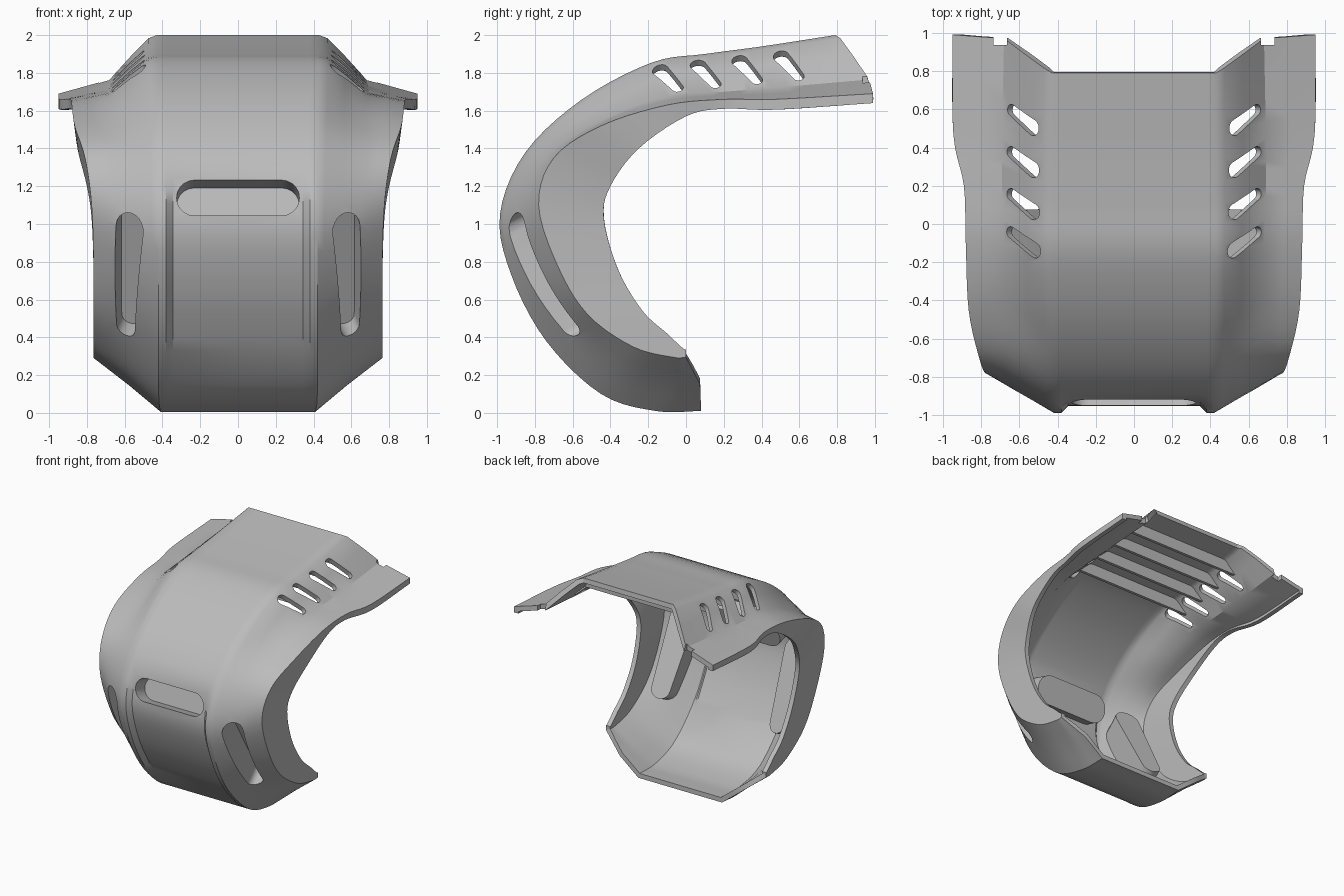
import bpy, bmesh, math
from mathutils import Vector
from mathutils.bvhtree import BVHTree

cube = bpy.data.objects.get("Cube")
if cube:
    bpy.data.objects.remove(cube, do_unlink=True)

grey = bpy.data.materials.new("plain_grey")
grey.use_nodes = True
colour = (0.5, 0.5, 0.5, 1)
grey.diffuse_color = colour
for node in grey.node_tree.nodes:
    if node.type == 'BSDF_PRINCIPLED':
        node.inputs["Base Color"].default_value = colour

# Rails from the rear of the roof, round the front, to the rear of the base
CREST = [(.43, .79, 2), (.43, .4, 1.94), (.43, .1, 1.9), (.43, -.18, 1.855),
         (.43, -.55, 1.66), (.42, -.85, 1.38), (.42, -.985, 1.05), (.42, -.925, .73),
         (.42, -.74, .38), (.42, -.45, .1), (.41, -.16, .01), (.40, .08, .01)]
FLANK = [(.68, .97, 1.765), (.69, .45, 1.72), (.69, .2, 1.7), (.68, -.1, 1.675),
         (.67, -.4, 1.57), (.68, -.72, 1.37), (.64, -.86, 1.06), (.63, -.78, .75),
         (.6, -.61, .46), (.59, -.37, .23), (.58, -.1, .155), (.58, .075, .15)]
BROW = [(.95, .99, 1.69), (.945, .47, 1.66), (.89, .2, 1.66), (.88, -.1, 1.63),
        (.865, -.45, 1.52), (.81, -.7, 1.35), (.775, -.78, 1.1), (.765, -.68, .78),
        (.765, -.52, .52), (.765, -.28, .35), (.765, -.07, .295), (.765, 0, .295)]
RIM = [(.95, .99, 1.64), (.945, .47, 1.605), (.885, .2, 1.61), (.87, 0, 1.57),
       (.85, -.25, 1.4), (.80, -.4, 1.2), (.775, -.435, 1.03), (.765, -.36, .76),
       (.765, -.23, .54), (.765, -.1, .42), (.765, -.02, .345), (.765, 0, .335)]
STEPS = 5


def rail(points):
    """Smooth curve through the points."""
    p = [Vector(q) for q in points]
    p = [2 * p[0] - p[1]] + p + [2 * p[-1] - p[-2]]
    out = []
    for i in range(1, len(p) - 2):
        a, b, c, d = p[i - 1:i + 3]
        for k in range(STEPS):
            t = k / STEPS
            out.append(.5 * (2 * b + (c - a) * t + (2 * a - 5 * b + 4 * c - d) * t * t
                             + (3 * b - a - 3 * c + d) * t ** 3))
    return out + [p[-2]]


def finish(name, bm):
    mesh = bpy.data.meshes.new(name)
    bm.to_mesh(mesh)
    bm.free()
    mesh.materials.append(grey)
    ob = bpy.data.objects.new(name, mesh)
    bpy.context.collection.objects.link(ob)
    return ob


def activate(ob):
    bpy.ops.object.select_all(action='DESELECT')
    ob.select_set(True)
    bpy.context.view_layer.objects.active = ob


def boolean(target, tool, operation):
    mod = target.modifiers.new(operation, 'BOOLEAN')
    mod.object, mod.operation, mod.solver = tool, operation, 'EXACT'
    activate(target)
    bpy.ops.object.modifier_apply(modifier=mod.name)
    bpy.data.objects.remove(tool, do_unlink=True)


def box(name, centre, size, top=1):
    """Box whose upper face is narrowed in x by the factor top."""
    bm = bmesh.new()
    bmesh.ops.create_cube(bm, size=1)
    for v in bm.verts:
        if v.co.z > 0:
            v.co.x *= top
        v.co = Vector(c * s for c, s in zip(v.co, size)) + Vector(centre)
    return finish(name, bm)


def clamp(value):
    return max(0, min(1, value))


# Skin: loft half cross-sections and mirror each one
crest, flank, brow, rim = map(rail, (CREST, FLANK, BROW, RIM))
rows = len(crest)
bm = bmesh.new()
grid = []
for i in range(rows):
    a, b, c, d = crest[i], flank[i], brow[i], rim[i]
    tangent = (crest[min(i + 1, rows - 1)] - crest[max(i - 1, 0)]).normalized()
    inward = Vector((0, -tangent.z, tangent.y))
    s = i / STEPS
    # the front panel sinks below the intake and rises again near the base
    sunk = a + inward * .035 * min(clamp((s - 5.2) / .6), clamp((9 - s) / 1.2))
    # the roof edge is rounded and its slope bulges, the lower corner stays sharp
    roof = clamp((4.2 - s) / 1.2)
    shoulder = a.lerp(b, .17) - inward * .024 * roof
    slope = a.lerp(b, .55) - inward * .018 * roof
    half = [Vector((0, sunk.y, sunk.z)), Vector((.345, sunk.y, sunk.z)),
            Vector((.38, a.y, a.z)), a, shoulder, slope, b,
            b.lerp(c, .5), c, c.lerp(d, .5), d]
    full = [Vector((-p.x, p.y, p.z)) for p in half[:0:-1]] + half
    grid.append([bm.verts.new(p) for p in full])
for r0, r1 in zip(grid, grid[1:]):
    for j in range(len(r0) - 1):
        bm.faces.new((r0[j], r1[j], r1[j + 1], r0[j + 1]))
bm.normal_update()
skin = BVHTree.FromBMesh(bm)
shell = finish("shell", bm)
solid = shell.modifiers.new("thickness", 'SOLIDIFY')
solid.thickness, solid.offset, solid.use_even_offset = .04, -1, True
activate(shell)
bpy.ops.object.modifier_apply(modifier=solid.name)


def slot(name, centre, along, normal, half, r1, r2, front, depth, hug=False):
    """Tapered capsule prism; hug lays its front just under the skin."""
    u, n = Vector(along).normalized(), Vector(normal).normalized()
    v = n.cross(u)
    outline = []
    for sign, r in ((1, r2), (-1, r1)):
        arc = [(sign * (half + r * math.cos(t)), sign * r * math.sin(t))
               for t in (math.pi * (k / 10 - .5) for k in range(11))]
        other = r1 + r2 - r
        end = (-sign * half, sign * other)
        outline += arc
        outline += [(arc[-1][0] + (end[0] - arc[-1][0]) * k / 6,
                     arc[-1][1] + (end[1] - arc[-1][1]) * k / 6) for k in range(1, 6)]
    bm = bmesh.new()
    ends = []
    for level in (front, -depth):
        ring = []
        for x, y in outline + [(0, 0)]:
            p = Vector(centre) + u * x + v * y
            hit = skin.ray_cast(p + n * .25, -n, .6)[0] if hug and level == front else None
            ring.append(bm.verts.new(hit - n * .02 if hit else p + n * level))
        ends.append(ring)
    count = len(outline)
    for k in range(count):
        m = (k + 1) % count
        f, g = ends
        bm.faces.new((f[k], f[m], f[-1]))
        bm.faces.new((g[m], g[k], g[-1]))
        bm.faces.new((f[m], f[k], g[k], g[m]))
    bmesh.ops.recalc_face_normals(bm, faces=bm.faces)
    return finish(name, bm)


def pocket(centre, along, normal, half, r1, r2, depth):
    wall = .025
    boolean(shell, slot("pocket_body", centre, along, normal, half, r1 + wall, r2 + wall,
                        -.02, depth + wall, True), 'UNION')
    boolean(shell, slot("pocket_cutter", centre, along, normal, half, r1, r2, .2, depth),
            'DIFFERENCE')


# Front intake and the two side intakes, closed at the back
pocket((0, -.94, 1.14), (1, 0, 0), (0, -1, .3), .23, .095, .095, .14)
for side in (1, -1):
    pocket((side * .59, -.78, .7), (side * -.03, -.33, .66),
           (side * .2, -.87, -.43), .295, .055, .08, .2)

# Open roof louvres and rear notches
for side in (1, -1):
    for y in (-.09, .11, .33, .55):
        boolean(shell, slot("louvre_cutter", (side * .59, y, 1.785 + .1 * y),
                            (side * .14, .11, -.12), (side * .23, 0, .26),
                            .09, .042, .03, .12, .12), 'DIFFERENCE')
    boolean(shell, box("notch_cutter", (side * .7, .98, 1.75), (.07, .09, .3)), 'DIFFERENCE')

# Ribs under the roof, widening down to the sloping flanks
ribs = [box("roof_rib", (0, y, 1.805 + .135 * y), (1.12, .025, .11), .79)
        for y in (-.02, .19, .4, .61)]

for ob in [shell] + ribs:
    activate(ob)
    bpy.ops.object.shade_smooth_by_angle(angle=math.radians(32))
